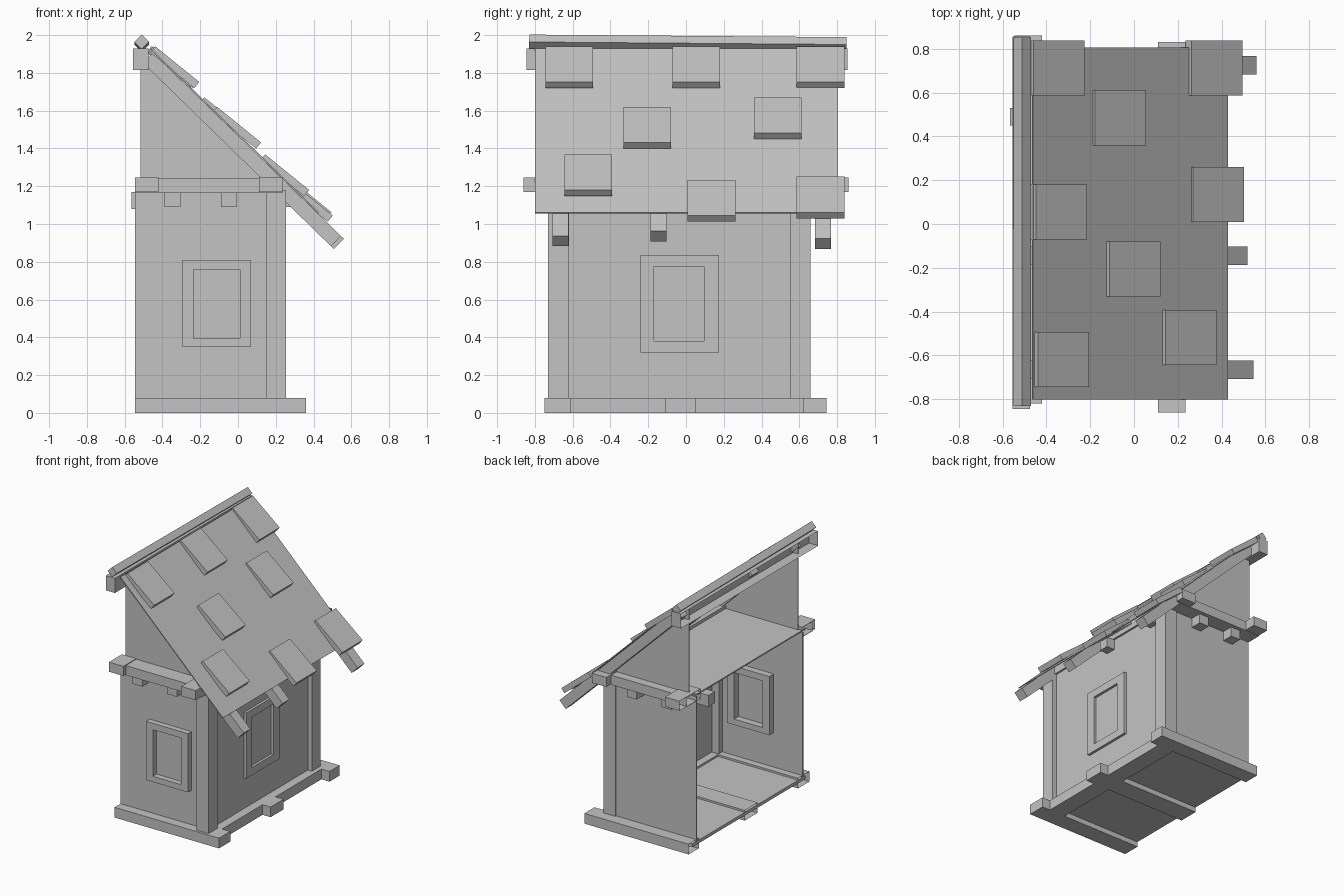
import bpy, math
from mathutils import Matrix

old = bpy.data.objects.get("Cube")
if old:
    bpy.data.objects.remove(old, do_unlink=True)

grey = bpy.data.materials.new("plain grey")
grey.use_nodes = True
COLOUR = (0.55, 0.55, 0.55, 1)
grey.diffuse_color = COLOUR
grey.node_tree.nodes["Principled BSDF"].inputs["Base Color"].default_value = COLOUR


def mesh_object(name, verts, faces):
    mesh = bpy.data.meshes.new(name)
    mesh.from_pydata(verts, [], faces)
    mesh.materials.append(grey)
    obj = bpy.data.objects.new(name, mesh)
    bpy.context.collection.objects.link(obj)
    return obj


def prism(name, profile, y0, y1, open_end=False):
    """Extrude an x-z profile along y; open_end leaves out the last side."""
    n = len(profile)
    verts = [(x, y, z) for y in (y0, y1) for x, z in profile]
    faces = [tuple(range(n)), tuple(reversed(range(n, 2 * n)))]
    faces += [(i, i + n, (i + 1) % n + n, (i + 1) % n) for i in range(n)]
    if open_end:
        faces.pop()
    return mesh_object(name, verts, faces)


def box(name, x0, x1, y0, y1, z0, z1, open_end=False):
    return prism(name, [(x0, z0), (x1, z0), (x1, z1), (x0, z1)], y0, y1, open_end)


def tilted_box(name, centre, size, angle, pitch=0):
    a, b, c = (s / 2 for s in size)
    obj = box(name, -a, a, -b, b, -c, c)
    obj.data.transform(Matrix.Translation(centre) @ Matrix.Rotation(pitch, 4, 'X')
                       @ Matrix.Rotation(angle, 4, 'Y'))
    return obj


def window_frame(name, place, outer, inner):
    """Four bars around an opening; place() puts a bar on its wall."""
    a0, a1, z0, z1 = outer
    b0, b1, w0, w1 = inner
    bars = {"left": (a0, b0, z0, z1), "right": (b1, a1, z0, z1),
            "sill": (b0, b1, z0, w0), "head": (b0, b1, w1, z1)}
    for side, bar in bars.items():
        place(f"{name}_{side}", *bar)


LEFT, RIGHT = -0.545, 0.255     # open side and sloping side
FRONT, BACK = -0.73, 0.66

# Base beams, cut open on the open side, and floor
for name, y0, y1 in (("front", -0.75, -0.61), ("middle", -0.11, 0.05), ("back", 0.62, 0.745)):
    box(f"base_beam_{name}", LEFT, 0.36, y0, y1, 0, 0.08, True)
box("base_beam_side", 0.15, 0.29, -0.74, 0.74, 0, 0.08)
box("floor", LEFT, 0.2, -0.7, 0.7, 0.04, 0.065)

# Thin walls and corner posts
box("front_wall", LEFT, 0.2, -0.675, -0.665, 0.05, 1.2)
box("back_wall", LEFT, 0.2, 0.64, 0.65, 0.05, 1.2)
box("side_wall", 0.21, 0.22, FRONT + 0.04, BACK - 0.04, 0.05, 1.2)
box("front_post", 0.15, RIGHT, FRONT, FRONT + 0.11, 0.07, 1.18)
box("back_post", 0.15, RIGHT, BACK - 0.11, BACK, 0.07, 1.18)

# Window frames, showing on both faces of the walls
window_frame("front_window",
             lambda n, a, b, z0, z1: box(n, a, b, -0.72, -0.61, z0, z1),
             (-0.295, 0.07, 0.35, 0.81), (-0.235, 0.01, 0.395, 0.76))
window_frame("side_window",
             lambda n, a, b, z0, z1: box(n, 0.145, 0.24, a, b, z0, z1),
             (-0.24, 0.175, 0.32, 0.835), (-0.17, 0.095, 0.38, 0.775))

# Top plates and loft floor
box("plate_stub_front", LEFT, -0.42, -0.82, -0.66, 1.17, 1.245, True)
box("plate_stub_back", LEFT, -0.42, 0.6, 0.86, 1.17, 1.245, True)
box("long_plate_side", 0.11, 0.235, -0.86, 0.83, 1.17, 1.245)
box("front_plate", LEFT, 0.235, -0.79, -0.66, 1.165, 1.24, True)
box("back_plate", LEFT, 0.235, 0.6, 0.77, 1.165, 1.24, True)
box("loft_floor", LEFT, 0.2, -0.7, 0.65, 1.21, 1.22)

# Joist ends under the plates
for i, x in enumerate((-0.39, -0.09)):
    box(f"front_joist_{i}", x, x + 0.085, -0.75, -0.57, 1.09, 1.17)
    box(f"back_joist_{i}", x, x + 0.085, 0.56, 0.74, 1.09, 1.17)
box("open_side_joist", -0.565, -0.42, 0.45, 0.53, 1.08, 1.17)
for i, y in enumerate((0.0, 0.49)):
    box(f"side_joist_{i}", 0.12, 0.29, y - 0.04, y + 0.04, 1.09, 1.17)

# Gable walls
gable = [(-0.515, 1.21), (0.19, 1.21), (-0.515, 1.9)]
prism("front_gable", gable, -0.66, -0.65)
prism("back_gable", gable, 0.69, 0.7)

# Thin roof board on rafters, nearly 45 degrees; heights are measured at x = 0
SLOPE = 0.975

def sloped(name, low, high, x0, x1, y0, y1):
    half = (high - low) / 2
    prism(name, [(x0 - half, low - SLOPE * (x0 - half)), (x1 - half, low - SLOPE * (x1 - half)),
                 (x1, high - SLOPE * x1), (x0, high - SLOPE * x0)], y0, y1)

sloped("roof_board", 1.47, 1.48, -0.46, 0.43, -0.8, 0.805)
for name, y, end in (("front", -0.665, 0.545), ("middle", -0.145, 0.518), ("back", 0.725, 0.56)):
    sloped(f"rafter_{name}", 1.362, 1.468, -0.45, end, y - 0.042, y + 0.042)

# Ridge beam, open on the open side, and the slightly sagging ridge cap
box("ridge_beam", -0.555, -0.475, -0.845, 0.855, 1.815, 1.93, True)
tilted_box("ridge_cap", (-0.51, 0.01, 1.957), (0.055, 1.68, 0.055), math.radians(45), -0.008)

# Scattered shingles, tipped up at their lower edge
shingles = [(-0.355, 0.712, 1.83), (-0.075, 0.485, 1.56), (-0.345, 0.055, 1.83),
            (0.365, 0.712, 1.14), (0.372, 0.135, 1.123), (-0.008, -0.205, 1.51),
            (-0.335, -0.618, 1.83), (0.247, -0.518, 1.258)]
for i, centre in enumerate(shingles):
    tilted_box(f"shingle_{i}", centre, (0.3, 0.252, 0.042), math.radians(39))
